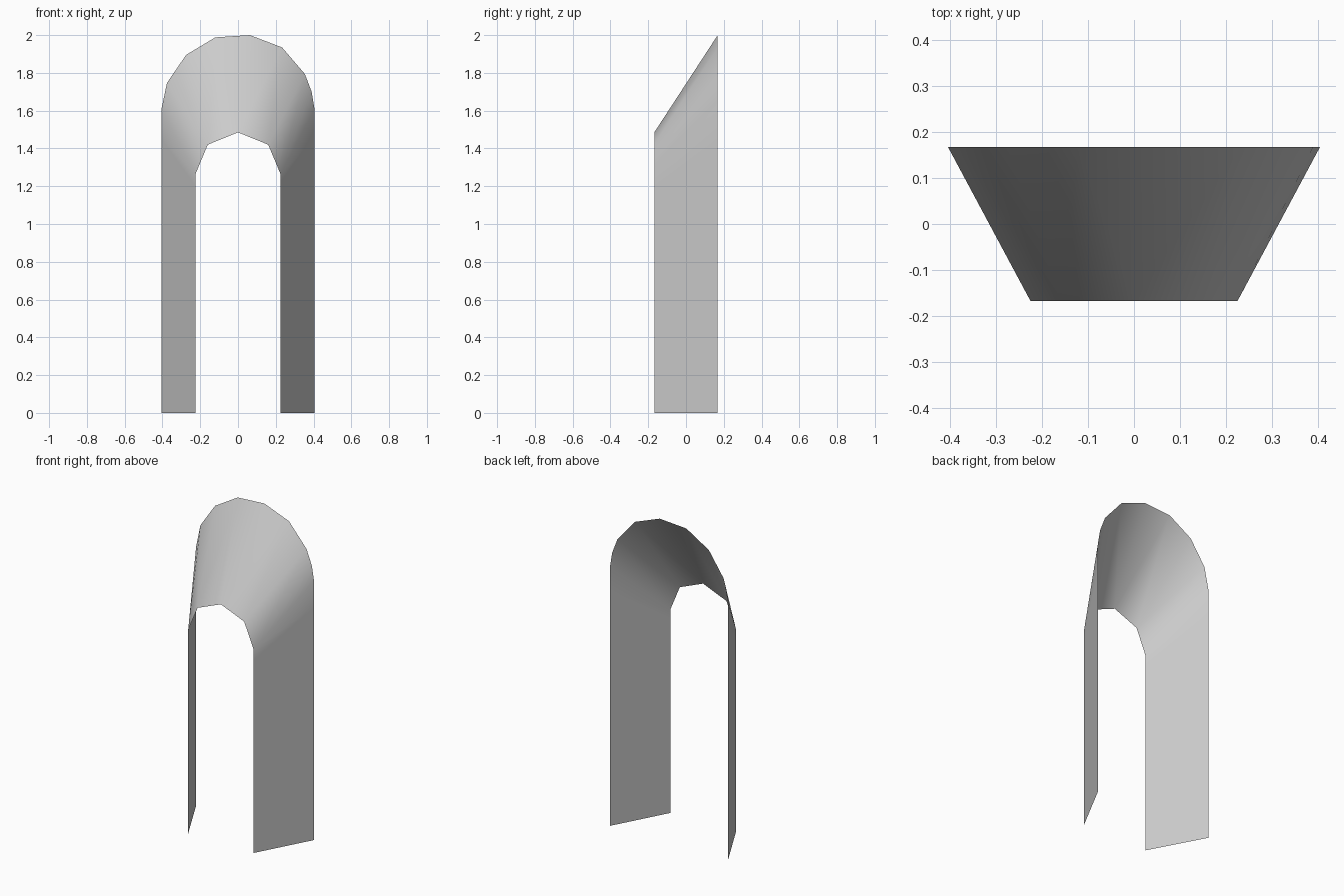
import bpy
import bmesh
from mathutils import Vector

cube = bpy.data.objects.get("Cube")
if cube:
    bpy.data.objects.remove(cube, do_unlink=True)

# Plain grey stone
stone = bpy.data.materials.new("light_grey")
stone.use_nodes = True
colour = (0.6, 0.6, 0.6, 1)
stone.diffuse_color = colour
stone.node_tree.nodes["Principled BSDF"].inputs["Base Color"].default_value = colour

# Arch outlines (x, z), left to right: narrow front opening and wide back opening
DEPTH = 0.168
front_arch = [(-0.225, 1.265), (-0.16, 1.42), (0, 1.485), (0.16, 1.42), (0.225, 1.265)]
back_arch = [(-0.405, 1.61), (-0.376, 1.747), (-0.275, 1.895), (-0.12, 1.988), (0.063, 2.0),
             (0.233, 1.935), (0.354, 1.794), (0.39, 1.70), (0.405, 1.61)]


def fractions(points):
    """Share of the arch length reached at each point."""
    total, out = 0, [0]
    for a, b in zip(points, points[1:]):
        total += (Vector(b) - Vector(a)).length
        out.append(total)
    return [t / total for t in out]


bm = bmesh.new()


def row(points, y):
    return [bm.verts.new((x, y, z)) for x, z in points]


# Splayed arch: zip the two outlines together with triangles
front, back = row(front_arch, -DEPTH), row(back_arch, DEPTH)
f_share, b_share = fractions(front_arch), fractions(back_arch)
i = j = 0
while i < len(front) - 1 or j < len(back) - 1:
    step_front = j == len(back) - 1 or (
        i < len(front) - 1 and f_share[i + 1] + f_share[i] <= b_share[j + 1] + b_share[j])
    if step_front:
        bm.faces.new((front[i], front[i + 1], back[j]))
        i += 1
    else:
        bm.faces.new((front[i], back[j + 1], back[j]))
        j += 1

# Flat splayed legs, with a row just under the arch to keep them flat
for end in (0, -1):
    f_top, b_top = front[end], back[end]
    for f_z, b_z in ((1.2, 1.45), (0, 0)):
        f_low = bm.verts.new((f_top.co.x, -DEPTH, f_z))
        b_low = bm.verts.new((b_top.co.x, DEPTH, b_z))
        bm.faces.new((f_top, b_top, b_low, f_low))
        f_top, b_top = f_low, b_low

bmesh.ops.recalc_face_normals(bm, faces=bm.faces)
if sum(f.normal.z * f.calc_area() for f in bm.faces) < 0:
    bmesh.ops.reverse_faces(bm, faces=bm.faces)
for face in bm.faces:
    face.smooth = True

mesh = bpy.data.meshes.new("splayed_arch")
bm.to_mesh(mesh)
bm.free()
mesh.materials.append(stone)
arch = bpy.data.objects.new("splayed_arch", mesh)
bpy.context.collection.objects.link(arch)
